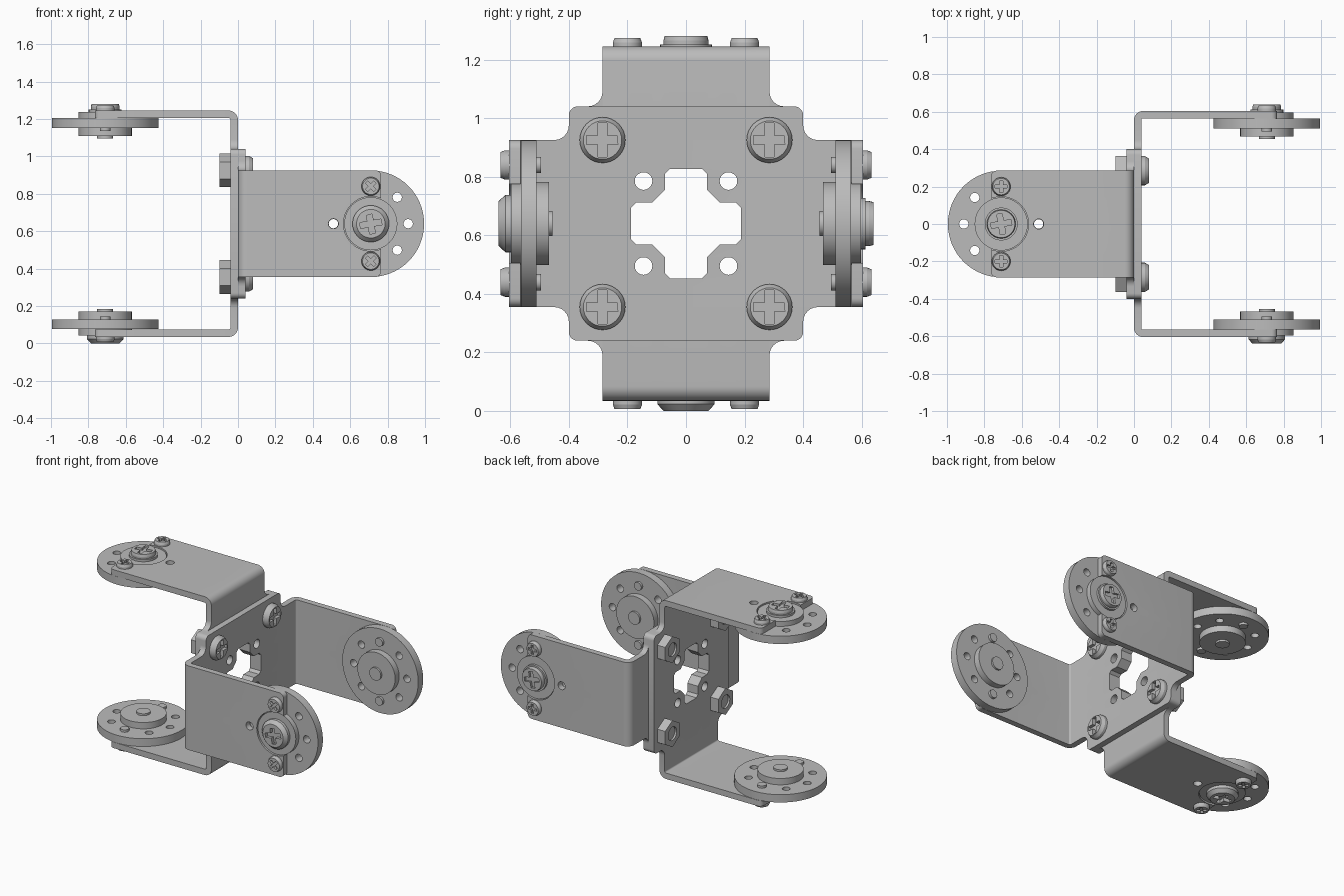
import bpy, bmesh
from math import sin, cos, pi, radians
from mathutils import Matrix, Vector

cube = bpy.data.objects.get("Cube")
if cube:
    bpy.data.objects.remove(cube)

steel = bpy.data.materials.new("grey_metal")
steel.use_nodes = True
GREY = (0.5, 0.5, 0.5, 1)
steel.diffuse_color = GREY
bsdf = next(n for n in steel.node_tree.nodes if n.type == 'BSDF_PRINCIPLED')
bsdf.inputs["Base Color"].default_value = GREY


def arc(cx, cy, r, a0, a1, n):
    return [(cx + r * cos(radians(a0 + (a1 - a0) * i / n)),
             cy + r * sin(radians(a0 + (a1 - a0) * i / n))) for i in range(n + 1)]


def circle(r, n=32, cx=0, cy=0):
    return arc(cx, cy, r, 0, 360, n)[:-1]


def turn_copies(points, turns=4):
    """Repeat a point run around the centre."""
    out = []
    for k in range(turns):
        c, s = cos(2 * pi * k / turns), sin(2 * pi * k / turns)
        out += [(x * c - y * s, x * s + y * c) for x, y in points]
    return out


def plate(outlines, w0, w1):
    """Extrude a flat outline (with holes) from w0 to w1, as a bmesh."""
    curve = bpy.data.curves.new("outline", 'CURVE')
    curve.dimensions, curve.fill_mode = '2D', 'BOTH'
    curve.extrude = (w1 - w0) / 2
    for pts in outlines:
        sp = curve.splines.new('POLY')
        sp.points.add(len(pts) - 1)
        for p, (x, y) in zip(sp.points, pts):
            p.co = (x, y, 0, 1)
        sp.use_cyclic_u = True
    ob = bpy.data.objects.new("outline", curve)
    bpy.context.collection.objects.link(ob)
    deps = bpy.context.evaluated_depsgraph_get()
    mesh = bpy.data.meshes.new_from_object(ob.evaluated_get(deps))
    bm = bmesh.new()
    bm.from_mesh(mesh)
    bpy.data.objects.remove(ob)
    bpy.data.curves.remove(curve)
    bpy.data.meshes.remove(mesh)
    bmesh.ops.remove_doubles(bm, verts=bm.verts, dist=1e-4)
    bmesh.ops.recalc_face_normals(bm, faces=bm.faces)
    bmesh.ops.translate(bm, verts=bm.verts, vec=(0, 0, (w0 + w1) / 2))
    return bm


def add(name, bm, matrix):
    mesh = bpy.data.meshes.new(name)
    bm.to_mesh(mesh)
    bm.free()
    mesh.materials.clear()
    mesh.materials.append(steel)
    for p in mesh.polygons:
        p.material_index = 0
    mesh.shade_smooth()
    mesh.set_sharp_from_angle(angle=radians(30))
    ob = bpy.data.objects.new(name, mesh)
    ob.matrix_world = matrix
    bpy.context.collection.objects.link(ob)


def cylinder(name, r, w0, w1, matrix, n=32):
    add(name, plate([circle(r, n)], w0, w1), matrix)


def screw_head(name, r, w0, w1, reach, matrix, angle=0, taper=0.84):
    """Round head with a tapered rim and a cross recess."""
    mid = w0 + (w1 - w0) * 0.45
    turn = matrix @ Matrix.Rotation(radians(angle), 4, 'Z')
    cylinder(name + "_base", r, w0, mid, turn)
    t = reach * 0.27
    cross = turn_copies([(reach, -t), (reach, t), (t, t)])
    bm = plate([circle(r), cross], mid, w1)
    for v in bm.verts:
        if v.co.z > (mid + w1) / 2 and v.co.xy.length > r * 0.95:
            v.co.x *= taper
            v.co.y *= taper
    add(name + "_top", bm, turn)


# Bracket sizes: bend start, bend radius, developed arm length
BEND, RAD, THICK = 0.555, 0.03, 0.04
FLAT = BEND + RAD * pi / 2
HUB_X = 0.71
HUB = FLAT + HUB_X - RAD - THICK / 2
END = HUB + 0.055


def bracket(name, matrix):
    """Cut a flat pattern, then fold both arms up."""
    quarter = [(0, 0.4)] + arc(0.37, 0.37, 0.03, 90, 0, 5)
    quarter += arc(0.45, 0.335, 0.05, 180, 270, 6)
    quarter += arc(END - 0.03, 0.255, 0.03, 90, 0, 5)
    quarter += arc(HUB, 0, 0.146, 68, 180, 20)
    half = quarter + [(u, -v) for u, v in reversed(quarter[:-1])]
    outline = half + [(-u, v) for u, v in reversed(half[1:-1])]
    window = turn_copies([(0.187, -0.055), (0.187, 0.055), (0.17, 0.072),
                          (0.115, 0.072), (0.072, 0.115), (0.072, 0.17)])
    holes = [circle(0.03, 20, a * 0.145, b * 0.145) for a in (-1, 1) for b in (-1, 1)]
    holes += [circle(0.027, 20, s * (HUB - 0.2), 0) for s in (-1, 1)]
    bm = plate([outline, window] + holes, -THICK / 2, THICK / 2)
    for s in (-1, 1):
        for i in range(9):
            u = BEND + (FLAT - BEND) * i / 8
            bmesh.ops.bisect_plane(bm, geom=bm.verts[:] + bm.edges[:] + bm.faces[:],
                                   plane_co=(s * u, 0, 0), plane_no=(1, 0, 0), dist=1e-5)
    for vert in bm.verts:
        u, v, w = vert.co
        s, u = (1 if u > 0 else -1), abs(u)
        if u <= BEND:
            vert.co = (THICK / 2 + w, s * u, v)
        else:
            a = min((u - BEND) / RAD, pi / 2)
            vert.co = (THICK / 2 + RAD - (RAD - w) * cos(a) + max(0, u - FLAT),
                       s * (BEND + (RAD - w) * sin(a)), v)
    bmesh.ops.recalc_face_normals(bm, faces=bm.faces)
    add(name, bm, matrix)


def arm_hardware(name, side, matrix):
    """Round horn, hub and screws at the end of one arm, axis outwards."""
    m = matrix @ Matrix.Translation((HUB_X, 0, 0)) @ Matrix.Rotation(-side * pi / 2, 4, 'X')
    holes = [circle(0.025, 16, 0.2 * cos(k * pi / 4), 0.2 * sin(k * pi / 4))
             for k in range(8) if k not in (2, 6)]
    add(name + "_horn", plate([circle(0.285, 64)] + holes, 0.511, 0.564), m)
    cylinder(name + "_hub", 0.142, 0.468, 0.511, m, 48)
    cylinder(name + "_boss", 0.142, 0.564, 0.597, m, 48)
    cylinder(name + "_shaft_end", 0.043, 0.455, 0.468, m)
    if side < 0:
        screw_head(name + "_main_screw", 0.098, 0.597, 0.64, 0.058, m, 10, 0.78)
    else:
        cylinder(name + "_washer", 0.088, 0.597, 0.612, m)
        screw_head(name + "_main_screw", 0.077, 0.612, 0.64, 0.055, m, 10, 0.95)
    for t in (-1, 1):
        sm = m @ Matrix.Translation((0, t * 0.2, 0))
        cylinder(name + "_small_screw_end", 0.028, 0.495, 0.511, sm, 20)
        screw_head(name + "_small_screw", 0.05, 0.605, 0.633, 0.032, sm,
                   45 if side < 0 else 0, 0.88)


# Two brackets back to back, the second turned a quarter
centre = Matrix.Translation((0, 0, 0.64))
swap = Matrix(((-1, 0, 0, 0), (0, 0, 1, 0), (0, 1, 0, 0), (0, 0, 0, 1)))
for label, frame in (("left", centre), ("right", centre @ swap)):
    bracket(label + "_bracket", frame)
    for side, tag in ((-1, "_first"), (1, "_second")):
        arm_hardware(label + tag, side, frame)

# Screws and hex nuts joining the two bases
for a in (-1, 1):
    for b in (-1, 1):
        m = centre @ Matrix.Translation((0, a * 0.285, b * 0.285)) @ Matrix.Rotation(pi / 2, 4, 'Y')
        screw_head("base_screw", 0.078, 0.04, 0.08, 0.058, m)
        add("base_nut", plate([circle(0.09, 6), circle(0.045, 24)], -0.098, -0.04), m)
        cylinder("base_screw_end", 0.045, -0.085, -0.04, m, 24)
